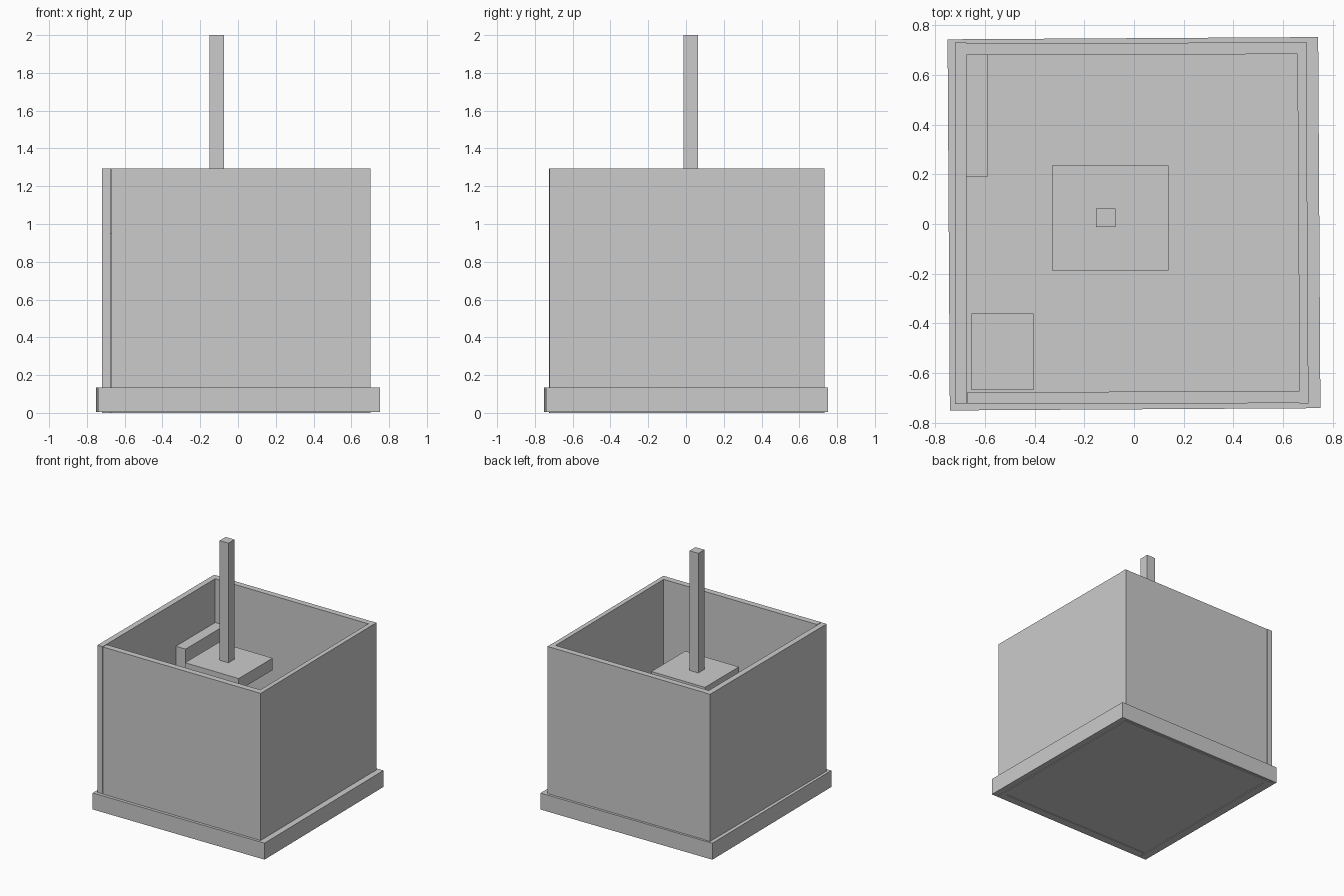
import bpy
import math

if "Cube" in bpy.data.objects:
    bpy.data.objects.remove(bpy.data.objects["Cube"])

TILT = math.radians(0.35)  # slight hand-placed skew of base and walls


def box(name, x0, x1, y0, y1, z0, z1, turn=0.0):
    """Axis-aligned block given by its limits, optionally turned about z."""
    bpy.ops.mesh.primitive_cube_add(
        size=1, location=((x0 + x1) / 2, (y0 + y1) / 2, (z0 + z1) / 2))
    ob = bpy.context.object
    ob.name = name
    ob.scale = (x1 - x0, y1 - y0, z1 - z0)
    bpy.ops.object.transform_apply(location=False, rotation=False, scale=True)
    ob.rotation_euler.z = turn
    return ob


FLOOR, TOP = 0.135, 1.295

# Floor slab
box("floor_slab", -0.746, 0.746, -0.746, 0.748, 0.005, FLOOR, TILT)

# Four walls of the open-topped room
box("left_wall", -0.72, -0.675, -0.724, 0.73, 0, TOP)
box("right_wall", 0.662, 0.698, -0.722, 0.732, 0, TOP, TILT)
box("back_wall", -0.718, 0.696, 0.682, 0.729, 0, TOP, TILT * 0.5)
box("front_wall", -0.67, 0.70, -0.723, -0.675, 0, TOP, TILT * 0.5)

# Door leaf against the left wall
box("door", -0.675, -0.59, 0.19, 0.682, FLOOR, 0.95)

# Small cabinet in the front left corner
box("corner_cabinet", -0.655, -0.405, -0.668, -0.36, FLOOR, 0.45)

# Hanging lamp: flat shade and its long stem
box("lamp_shade", -0.33, 0.138, -0.188, 0.235, 0.963, 1.057)
box("lamp_stem", -0.152, -0.075, -0.012, 0.063, 1.05, 2.0)
